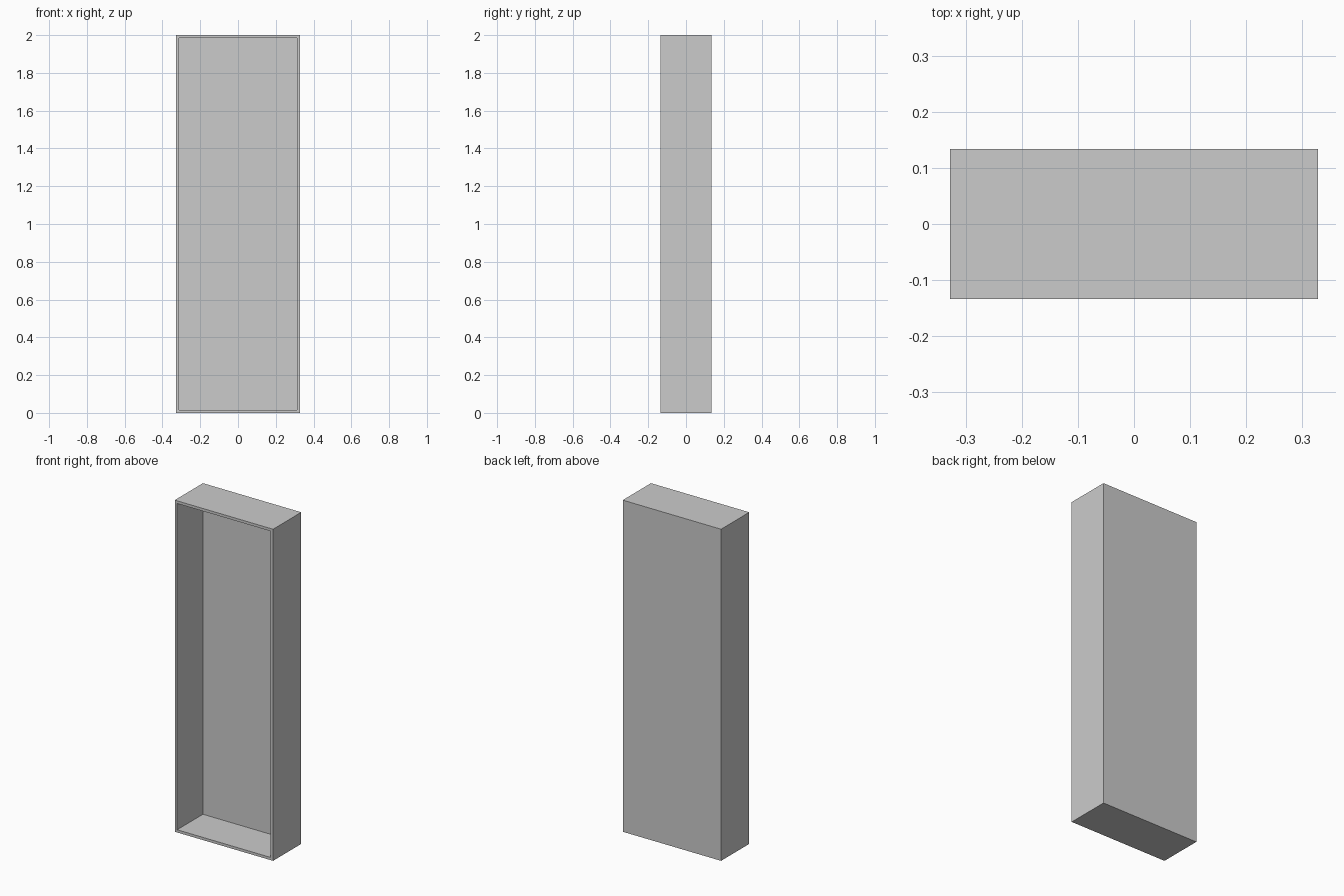
import bpy, bmesh
from mathutils import Vector

if "Cube" in bpy.data.objects:
    bpy.data.objects.remove(bpy.data.objects["Cube"])

W, D, H = 0.656, 0.268, 2.0   # outer size
T = 0.023                     # board thickness

# Outer box standing on the ground
bm = bmesh.new()
bmesh.ops.create_cube(bm, size=1)
bmesh.ops.scale(bm, vec=(W, D, H), verts=bm.verts)
bmesh.ops.translate(bm, vec=(0, 0, H / 2), verts=bm.verts)

# Open front: inset a rim, then push the panel back to form the recess
bm.normal_update()
front = min(bm.faces, key=lambda f: f.calc_center_median().y)
bmesh.ops.inset_region(bm, faces=[front], thickness=T)
panel = bmesh.ops.extrude_discrete_faces(bm, faces=[front])["faces"][0]
bmesh.ops.translate(bm, vec=Vector((0, D - T, 0)), verts=panel.verts)
bmesh.ops.recalc_face_normals(bm, faces=bm.faces)

mesh = bpy.data.meshes.new("open_cabinet")
bm.to_mesh(mesh)
bm.free()
cabinet = bpy.data.objects.new("open_cabinet", mesh)
bpy.context.collection.objects.link(cabinet)
